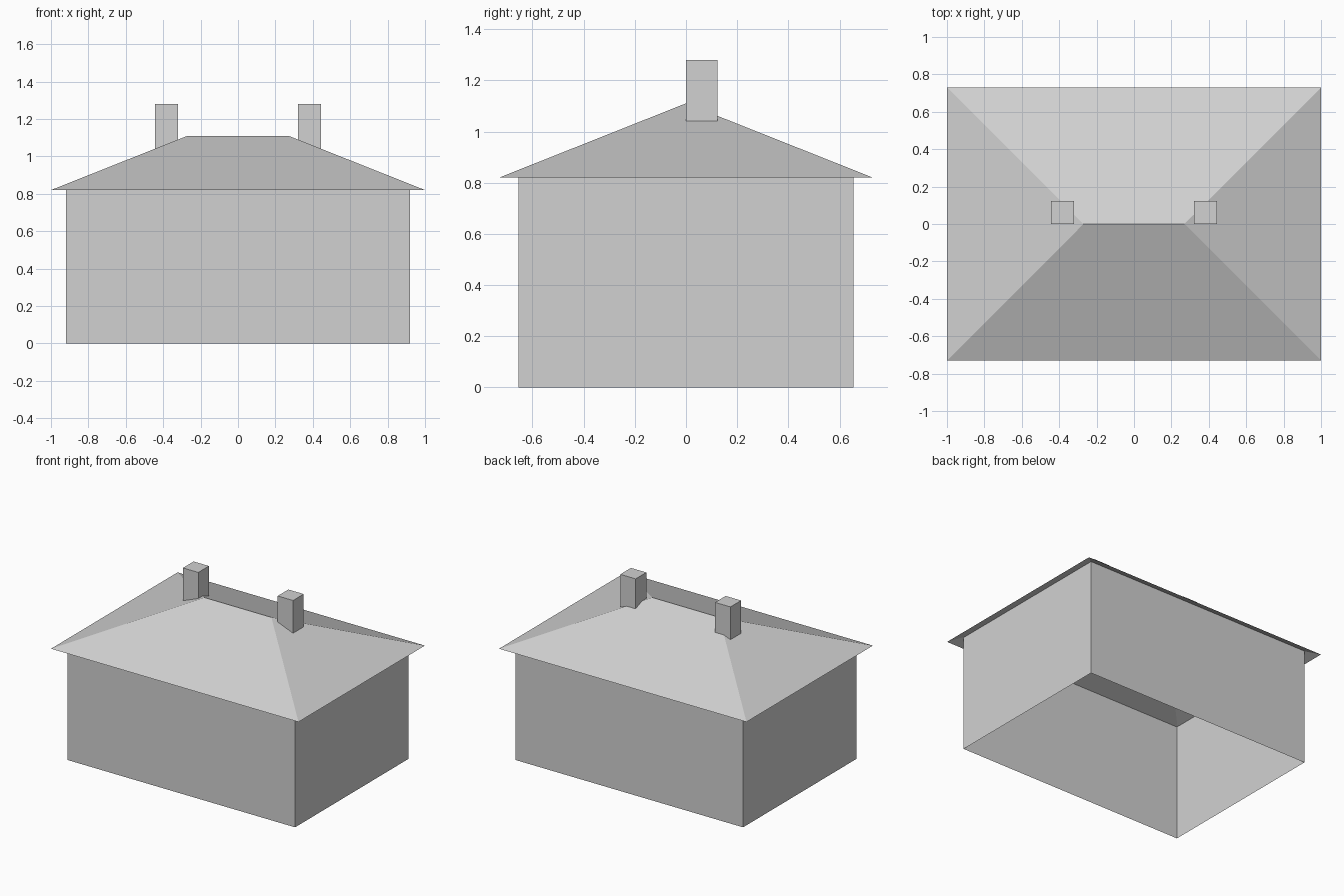
import bpy

cube = bpy.data.objects.get("Cube")
if cube:
    bpy.data.objects.remove(cube, do_unlink=True)

# One plain colour for the whole house
grey = bpy.data.materials.new("light grey")
grey.use_nodes = True
colour = (0.64, 0.64, 0.64, 1)
grey.diffuse_color = colour
grey.node_tree.nodes["Principled BSDF"].inputs["Base Color"].default_value = colour

EAVE_X, EAVE_Y, EAVE_Z = 1.0, 0.73, 0.82
RIDGE_X, RIDGE_Z = 0.27, 1.11
SLOPE = (RIDGE_Z - EAVE_Z) / EAVE_Y


def roof_height(x, y):
    return EAVE_Z + SLOPE * min(EAVE_X - abs(x), EAVE_Y - abs(y))


def add_mesh(name, verts, faces):
    mesh = bpy.data.meshes.new(name)
    mesh.from_pydata(verts, [], faces)
    mesh.materials.append(grey)
    obj = bpy.data.objects.new(name, mesh)
    bpy.context.collection.objects.link(obj)
    return obj


def rectangle(x0, x1, y0, y1):
    return [(x0, y0), (x1, y0), (x1, y1), (x0, y1)]


SIDES = [(i, (i + 1) % 4, (i + 1) % 4 + 4, i + 4) for i in range(4)]

# Walls: an open shell reaching up to the underside of the roof
plan = rectangle(-0.92, 0.92, -0.655, 0.655)
add_mesh("walls",
         [(x, y, 0) for x, y in plan] + [(x, y, roof_height(x, y)) for x, y in plan],
         SIDES)

# Hipped roof: a thin sheet with an open underside
eaves = [(x, y, EAVE_Z) for x, y in rectangle(-EAVE_X, EAVE_X, -EAVE_Y, EAVE_Y)]
ridge = [(-RIDGE_X, 0, RIDGE_Z), (RIDGE_X, 0, RIDGE_Z)]
add_mesh("hipped_roof", eaves + ridge,
         [(0, 1, 5, 4), (1, 2, 5), (2, 3, 4, 5), (3, 0, 4)])

# Chimneys: the foot of each follows the roof slope
for name, centre in (("left_chimney", 0.383), ("right_chimney", -0.383)):
    plan = rectangle(centre - 0.062, centre + 0.062, 0, 0.123)
    add_mesh(name,
             [(x, y, roof_height(x, y)) for x, y in plan] + [(x, y, 1.28) for x, y in plan],
             SIDES + [(4, 5, 6, 7)])
